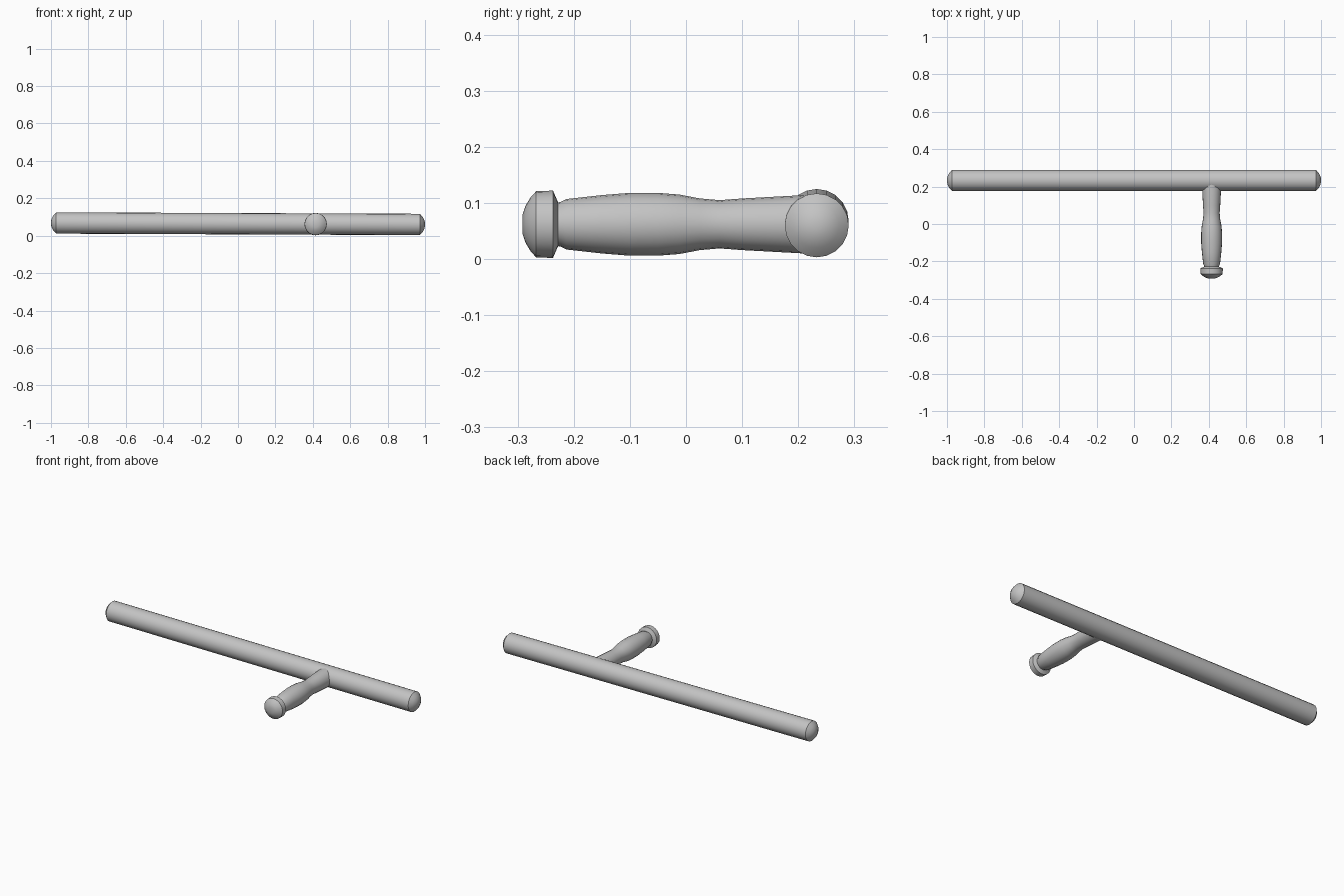
import bpy
import bmesh
import math
from mathutils import Matrix, Vector

cube = bpy.data.objects.get("Cube")
if cube:
    bpy.data.objects.remove(cube, do_unlink=True)

grey = bpy.data.materials.new("plain grey")
grey.use_nodes = True
colour = (0.55, 0.55, 0.55, 1)
grey.diffuse_color = colour
grey.node_tree.nodes["Principled BSDF"].inputs["Base Color"].default_value = colour


def turned(name, profile, direction, origin, sides=20):
    """Lathe (distance, radius) pairs along a direction through the origin."""
    bm = bmesh.new()
    rings = []
    for dist, radius in profile:
        ring = []
        for i in range(sides):
            a = math.tau * i / sides
            ring.append(bm.verts.new((radius * math.cos(a), radius * math.sin(a), dist)))
        rings.append(ring)
    for low, high in zip(rings, rings[1:]):
        for i in range(sides):
            j = (i + 1) % sides
            bm.faces.new((low[i], low[j], high[j], high[i]))
    bm.faces.new(rings[0][::-1])
    bm.faces.new(rings[-1])
    turn = Vector((0, 0, 1)).rotation_difference(Vector(direction)).to_matrix().to_4x4()
    bm.transform(Matrix.Translation(origin) @ turn)
    bmesh.ops.recalc_face_normals(bm, faces=bm.faces)
    mesh = bpy.data.meshes.new(name)
    bm.to_mesh(mesh)
    bm.free()
    mesh.materials.append(grey)
    obj = bpy.data.objects.new(name, mesh)
    bpy.context.collection.objects.link(obj)
    bpy.ops.object.select_all(action="DESELECT")
    obj.select_set(True)
    bpy.context.view_layer.objects.active = obj
    bpy.ops.object.shade_smooth_by_angle(angle=math.radians(35))
    return obj


# Long shaft with shallow domed ends, leaning very slightly
cap = [(0.972, 0.057), (0.988, 0.04), (0.997, 0.022), (1.0, 0.008)]
shaft = [(-d, r) for d, r in reversed(cap)] + cap
turned("shaft", shaft, (1, 0, -0.004), (0, 0.233, 0.064))

# Side handle: rounded knob, narrow neck and swelling grip
handle = [
    (-0.291, 0.018), (-0.286, 0.033), (-0.277, 0.048), (-0.267, 0.059),
    (-0.237, 0.06), (-0.228, 0.039), (-0.223, 0.04), (-0.213, 0.045),
    (-0.15, 0.052), (-0.10, 0.056), (-0.05, 0.056), (-0.012, 0.053),
    (0.025, 0.046), (0.06, 0.043), (0.10, 0.046), (0.21, 0.052), (0.233, 0.052),
]
turned("side_handle", handle, (0, 1, 0), (0.415, 0, 0.062))
